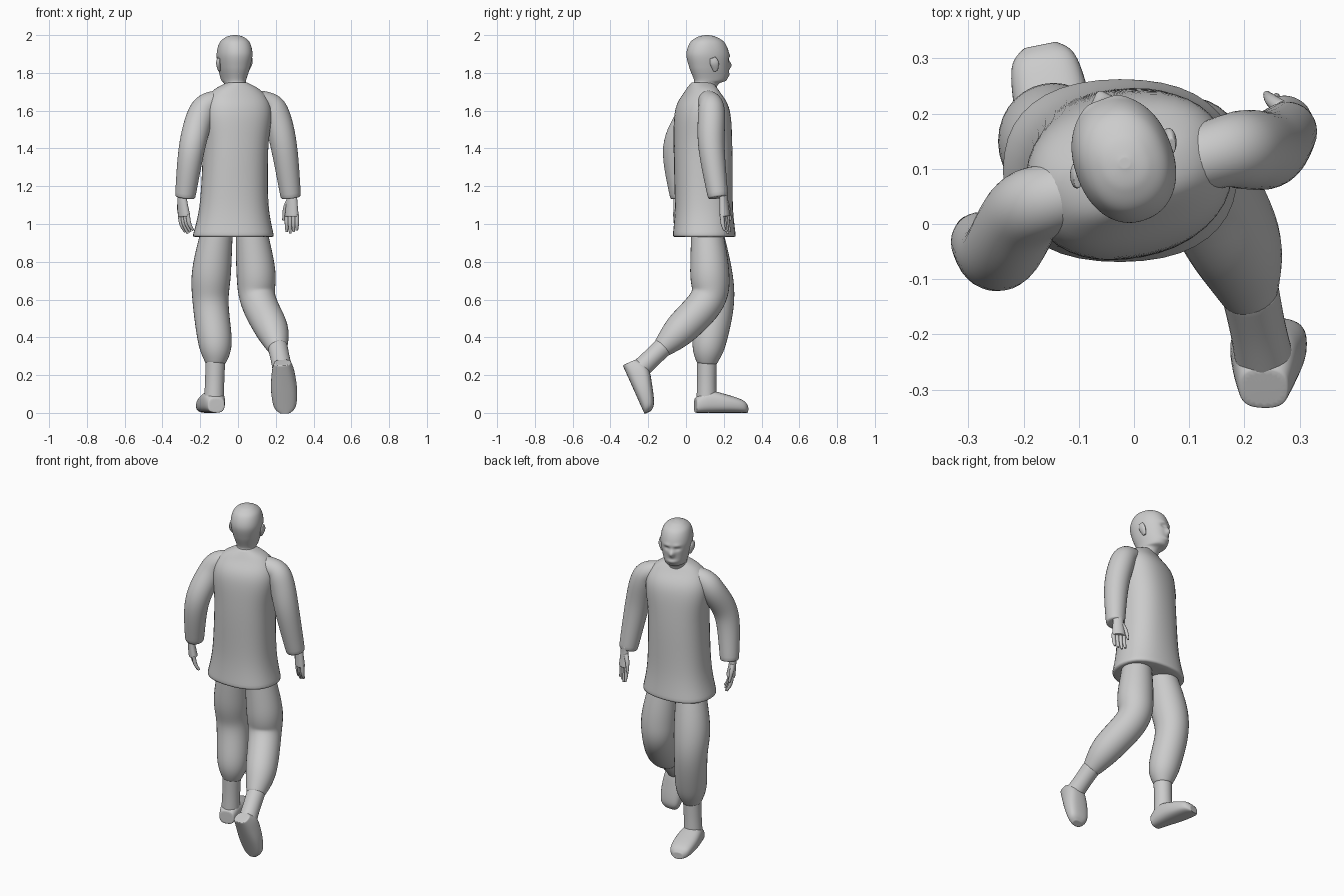
import bpy, bmesh, math
from mathutils import Vector, Matrix

if "Cube" in bpy.data.objects:
    bpy.data.objects.remove(bpy.data.objects["Cube"])

grey = bpy.data.materials.new("plain_grey")
grey.use_nodes = True
colour = (.6, .6, .6, 1)
grey.diffuse_color = colour
grey.node_tree.nodes["Principled BSDF"].inputs["Base Color"].default_value = colour


def spline(stations, steps=4):
    """Resample a list of number rows with a smooth curve through every row."""
    rows = [Vector(station) for station in stations]
    last = len(rows) - 1
    slopes = [(rows[min(i + 1, last)] - rows[max(i - 1, 0)]) / 2 for i in range(last + 1)]
    result = []
    for i in range(last):
        for step in range(steps):
            t = step / steps
            ease = t * t * (3 - 2 * t)
            result.append(rows[i].lerp(rows[i + 1], ease)
                          + slopes[i] * t * (1 - t) ** 2
                          - slopes[i + 1] * t * t * (1 - t))
    return result + [rows[last]]


def inset(ring):
    middle = sum(ring, Vector((0, 0, 0))) / len(ring)
    return [middle.lerp(point, .9) for point in ring]


def skin(name, rings):
    """Join rings of points into a closed smooth surface with firm end caps."""
    bm = bmesh.new()
    rings = [inset(rings[0])] + rings + [inset(rings[-1])]
    loops = [[bm.verts.new(point) for point in ring] for ring in rings]
    count = len(loops[0])
    for low, high in zip(loops, loops[1:]):
        for i in range(count):
            j = (i + 1) % count
            bm.faces.new((low[i], low[j], high[j], high[i]))
    bm.faces.new(loops[0][::-1])
    bm.faces.new(loops[-1])
    bmesh.ops.recalc_face_normals(bm, faces=bm.faces)
    for face in bm.faces:
        face.smooth = True
    mesh = bpy.data.meshes.new(name)
    bm.to_mesh(mesh)
    bm.free()
    mesh.materials.append(grey)
    part = bpy.data.objects.new(name, mesh)
    bpy.context.collection.objects.link(part)
    part.modifiers.new("smooth", 'SUBSURF').levels = 1


def oval(centre, across, along, power=1, count=20):
    """Ring of points; a power below one makes it squarer."""
    ring = []
    for i in range(count):
        angle = math.tau * i / count
        c, s = math.cos(angle), math.sin(angle)
        ring.append(centre + across * math.copysign(abs(c) ** power, c)
                    + along * math.copysign(abs(s) ** power, s))
    return ring


def limb(name, path, radii, side=(1, 0, 0), flat=1, count=16):
    """Sweep an oval along a path; flat scales the radius square to side."""
    rows = spline([(*point, radius) for point, radius in zip(path, radii)])
    points = [row.to_3d() for row in rows]
    rings = []
    for i, (point, row) in enumerate(zip(points, rows)):
        ahead, behind = points[min(i + 1, len(points) - 1)], points[max(i - 1, 0)]
        tangent = (ahead - behind).normalized()
        across = Vector(side)
        across = (across - tangent * across.dot(tangent)).normalized()
        rings.append(oval(point, across * row.w, tangent.cross(across) * row.w * flat,
                          count=count))
    skin(name, rings)


# Tunic: height, half width, half depth; the body twists steadily upwards
tunic = [(.93, .22, .17), (1.1, .185, .155), (1.4, .175, .155),
         (1.6, .19, .14), (1.7, .14, .085), (1.75, .05, .055)]
rings = []
for z, width, depth in spline(tunic):
    rise = z - tunic[0][0]
    turn = Matrix.Rotation(rise * .4, 3, 'Z')
    rings.append(oval(Vector((.025 * rise - .025, .097 - .015 * rise, z)),
                      turn @ Vector((width, 0, 0)), turn @ Vector((0, depth, 0)), .85))
skin("tunic", rings)

# Sleeves run from the collar over the shoulders to loose cuffs
sleeve_radii = (.06, .067, .074, .071, .055)
limb("right_sleeve", [(-.05, .07, 1.65), (-.15, .045, 1.635), (-.2, .02, 1.57),
                      (-.245, -.055, 1.4), (-.28, -.03, 1.14)], sleeve_radii)
limb("left_sleeve", [(.05, .1, 1.65), (.16, .13, 1.635), (.205, .135, 1.57),
                     (.245, .135, 1.4), (.28, .17, 1.14)], sleeve_radii)

# Trouser legs, gathered at the ankles
leg_radii = (.085, .106, .097, .09, .053)
limb("right_trouser_leg", [(-.11, .11, .97), (-.14, .14, .75), (-.145, .16, .58),
                           (-.12, .12, .36), (-.12, .11, .26)], leg_radii)
limb("left_trouser_leg", [(.07, .11, .97), (.095, .125, .75), (.105, .115, .6),
                          (.18, -.03, .44), (.21, -.13, .34)], leg_radii)


def hand(name, wrist, thumb_side, curl):
    """Palm, four fingers and a thumb hanging from the wrist."""
    wrist, side, curl = Vector(wrist), Vector(thumb_side).normalized(), Vector(curl)

    def at(drop, shift, bend):
        return wrist + side * shift + curl * bend - Vector((0, 0, drop))

    limb(name + "_palm", [at(-.03, 0, 0), at(.02, 0, 0), at(.1, 0, .5)],
         (.03, .032, .04), side, .65)
    for finger in range(4):
        shift = (finger - 1.5) * .02
        tip = .19 - .008 * abs(finger - 2)
        limb(f"{name}_finger_{finger + 1}",
             [at(.09, shift, .4), at(.14, shift, .8), at(tip, shift, 1.8)],
             (.012, .012, .007), side, count=8)
    limb(name + "_thumb", [at(.02, .02, .2), at(.06, .04, .6), at(.12, .05, 1.3)],
         (.015, .013, .007), side, count=8)


hand("right_hand", (-.295, -.04, 1.14), (-1, 1, 0), (.02, .01, 0))
hand("left_hand", (.285, .2, 1.14), (-2, 1, 0), (0, .01, 0))


def shoe(name, heel, forward, up, cuff):
    """Rounded shoe on a flat sole, with an ankle reaching the trouser cuff."""
    heel, forward, up = Vector(heel), Vector(forward).normalized(), Vector(up).normalized()
    side = forward.cross(up)
    rings = []
    # Distance from the heel, half width, height
    for reach, width, height in spline([(0, .045, .08), (.06, .06, .12), (.16, .07, .1),
                                        (.25, .06, .07), (.28, .03, .04)]):
        rings.append(oval(heel + forward * reach + up * height / 2,
                          side * width, up * height / 2, .75))
    skin(name, rings)
    base, cuff = heel + forward * .06 + up * .06, Vector(cuff)
    limb(name + "_ankle", [base, base.lerp(cuff, .5), cuff], (.055, .052, .054))


shoe("right_shoe", (-.115, .05, 0), (-.2, 1, 0), (0, 0, 1), (-.12, .11, .28))
shoe("left_shoe", (.235, -.335, .25), (.12, .9, -2), (0, 2, .9), (.21, -.12, .35))

# Head and neck: height, back, front, half width
profile = [(1.68, -.08, .03, .06), (1.74, -.08, .05, .055), (1.765, -.08, .1, .062),
           (1.83, -.105, .11, .08), (1.9, -.12, .11, .09), (1.96, -.1, .085, .077),
           (1.99, -.06, .04, .045), (2, -.02, 0, .01)]
# Nose, lips, chin, eye sockets and brows: offset, height, spreads, push
relief = [(0, 1.84, .013, .02, .025), (0, 1.79, .03, .01, .01), (0, 1.75, .02, .01, .005),
          (.03, 1.87, .016, .01, -.012), (.03, 1.89, .02, .01, .006)]
place = Matrix.Translation((-.02, .12, 0)) @ Matrix.Rotation(math.radians(20), 4, 'Z')
rings = []
for z, back, front, width in spline(profile, 8):
    ring = oval(Vector((0, (back + front) / 2, z)), Vector((width, 0, 0)),
                Vector((0, (front - back) / 2, 0)), .92, 48)
    for point in ring:
        if point.y > .03:
            point.y += sum(push * math.exp(-((abs(point.x) - offset) / wide) ** 2
                                           - ((z - height) / tall) ** 2)
                           for offset, height, wide, tall, push in relief)
    rings.append([place @ point for point in ring])
skin("head", rings)

# Ears
for name, sign in (("left_ear", 1), ("right_ear", -1)):
    path = [(.08, .01, 1.81), (.09, 0, 1.85), (.09, -.01, 1.88)]
    limb(name, [place @ Vector((sign * x, y, z)) for x, y, z in path],
         (.006, .012, .008), flat=2)
